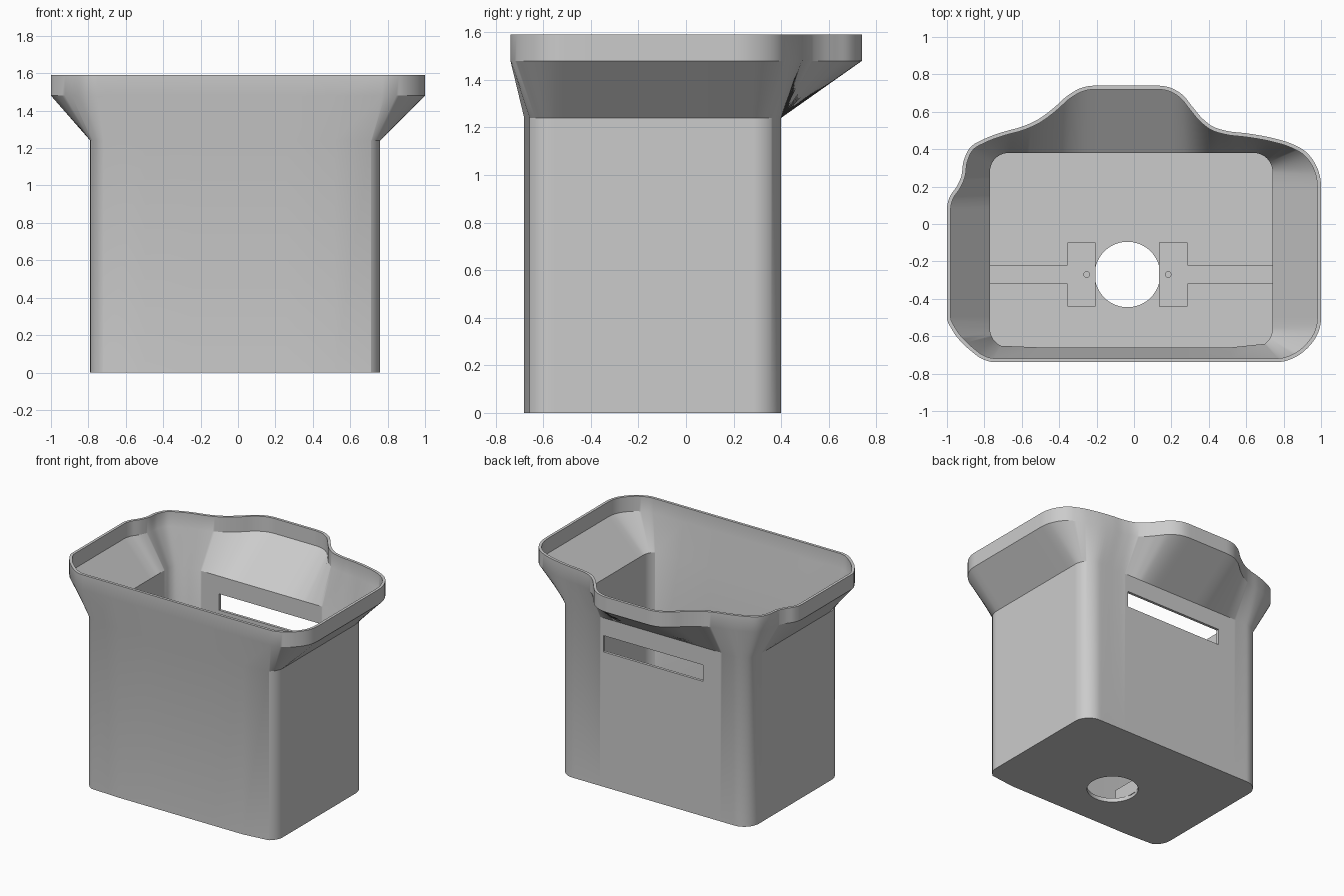
import bpy, bmesh, math
from mathutils import Vector

if "Cube" in bpy.data.objects:
    bpy.data.objects.remove(bpy.data.objects["Cube"])

WALL = 0.02
RECT = (-0.79, 0.76, -0.68, 0.40)   # outer footprint of the box
RAD = 0.12                          # outer corner radius
HOLE = (-0.035, -0.27)

# Outer rim outline, counter-clockwise
RIM = [Vector(p) for p in [
    (-0.75, -0.738), (0.77, -0.738), (0.86, -0.713), (0.94, -0.65), (0.985, -0.58),
    (1.0, -0.5), (1.0, 0.2), (0.975, 0.31), (0.92, 0.385), (0.84, 0.43), (0.74, 0.46),
    (0.6, 0.485), (0.5, 0.497), (0.42, 0.522), (0.37, 0.56), (0.31, 0.63), (0.26, 0.69),
    (0.19, 0.73), (0.11, 0.74), (-0.2, 0.74), (-0.28, 0.728), (-0.35, 0.69),
    (-0.43, 0.62), (-0.52, 0.555), (-0.6, 0.52), (-0.7, 0.492), (-0.8, 0.455),
    (-0.875, 0.41), (-0.91, 0.34), (-0.925, 0.25), (-0.945, 0.205), (-0.985, 0.145),
    (-1.0, 0.08), (-1.0, -0.5), (-0.97, -0.57), (-0.87, -0.68), (-0.81, -0.722)]]


def smooth_loop(pts, steps=6, straight=0.28):
    """Hermite curve through the points; long spans stay straight."""
    n = len(pts)
    tangents = []
    for i in range(n):
        a, b = pts[i] - pts[i - 1], pts[(i + 1) % n] - pts[i]
        la, lb = a.length, b.length
        if la > straight:
            t = a / la
        elif lb > straight:
            t = b / lb
        else:
            t = (a / la * lb + b / lb * la).normalized()
        tangents.append(t)
    out = []
    for i in range(n):
        p, q = pts[i], pts[(i + 1) % n]
        h = (q - p).length
        for k in range(steps):
            s = k / steps
            out.append(p * (2*s**3 - 3*s**2 + 1) + q * (3*s**2 - 2*s**3)
                       + tangents[i] * h * (s**3 - 2*s**2 + s)
                       + tangents[(i + 1) % n] * h * (s**3 - s**2))
    return out


def inset(pts, d):
    out = []
    for i, p in enumerate(pts):
        t = (pts[(i + 1) % len(pts)] - pts[i - 1]).normalized()
        out.append(p + Vector((-t.y, t.x)) * d)
    return out


def box_ring(pts, radius):
    """Nearest points on the rounded rectangle."""
    x0, x1, y0, y1 = RECT
    out = []
    for p in pts:
        c = Vector((min(max(p.x, x0 + RAD), x1 - RAD), min(max(p.y, y0 + RAD), y1 - RAD)))
        out.append(c + (p - c).normalized() * radius)
    return out


def finish(bm, name):
    bmesh.ops.recalc_face_normals(bm, faces=bm.faces)
    me = bpy.data.meshes.new(name)
    bm.to_mesh(me)
    bm.free()
    ob = bpy.data.objects.new(name, me)
    bpy.context.collection.objects.link(ob)
    return ob


def loft(rings, name):
    bm = bmesh.new()
    loops = [[bm.verts.new((p.x, p.y, z)) for p in ring] for ring, z in rings]
    n = len(loops[0])
    for a, b in zip(loops, loops[1:]):
        for i in range(n):
            j = (i + 1) % n
            bm.faces.new((a[i], a[j], b[j], b[i]))
    bm.faces.new(loops[0][::-1])
    bm.faces.new(loops[-1])
    return finish(bm, name)


def circle(x, y, r, n=64):
    return [Vector((x + r * math.cos(2 * math.pi * i / n),
                    y + r * math.sin(2 * math.pi * i / n))) for i in range(n)]


def prism(pts, z0, z1, name):
    return loft([(pts, z0), (pts, z1)], name)


def cut(ob, cutter):
    cutter.hide_render = True
    bpy.context.view_layer.objects.active = ob
    m = ob.modifiers.new("cut", 'BOOLEAN')
    m.operation, m.solver, m.object = 'DIFFERENCE', 'EXACT', cutter
    bpy.ops.object.modifier_apply(modifier=m.name)
    bpy.data.objects.remove(cutter)


def shade(ob):
    bpy.ops.object.select_all(action='DESELECT')
    ob.select_set(True)
    bpy.context.view_layer.objects.active = ob
    bpy.ops.object.shade_smooth_by_angle(angle=math.radians(30))


# Hollow box, flared collar and wavy rim as one thin shell
rim = smooth_loop(RIM)
rim_in = inset(rim, WALL)
base, base_in = box_ring(rim, RAD), box_ring(rim, RAD - WALL)
shell = loft([(base, 0), (base, 1.24), (rim, 1.48), (rim, 1.59),
              (rim_in, 1.59), (rim_in, 1.48), (base_in, 1.24), (base_in, 0.03)],
             "bin_shell")

# Round floor hole and slot in the back wall
cut(shell, prism(circle(*HOLE, 0.175), -0.1, 0.08, "floor_hole_cutter"))
slot = [Vector(p) for p in [(-0.42, 0.33), (0.39, 0.33), (0.39, 0.45), (-0.42, 0.45)]]
cut(shell, prism(slot, 0.99, 1.11, "slot_cutter"))
shade(shell)

# Raised T-shaped mounts on the floor, each with a blind screw hole
for side, name, end in ((-1, "left_mount", -0.78), (1, "right_mount", 0.75)):
    cx, cy = HOLE
    near, far = cx + side * 0.17, cx + side * 0.32
    outline = [Vector(p) for p in [
        (near, cy - 0.17), (far, cy - 0.17), (far, cy - 0.05), (end, cy - 0.05),
        (end, cy + 0.05), (far, cy + 0.05), (far, cy + 0.17), (near, cy + 0.17)]]
    mount = prism(outline, 0.025, 0.13, name)
    cut(mount, prism(circle(cx + side * 0.218, cy, 0.015, 24), 0.05, 0.2, "screw_cutter"))
    shade(mount)
